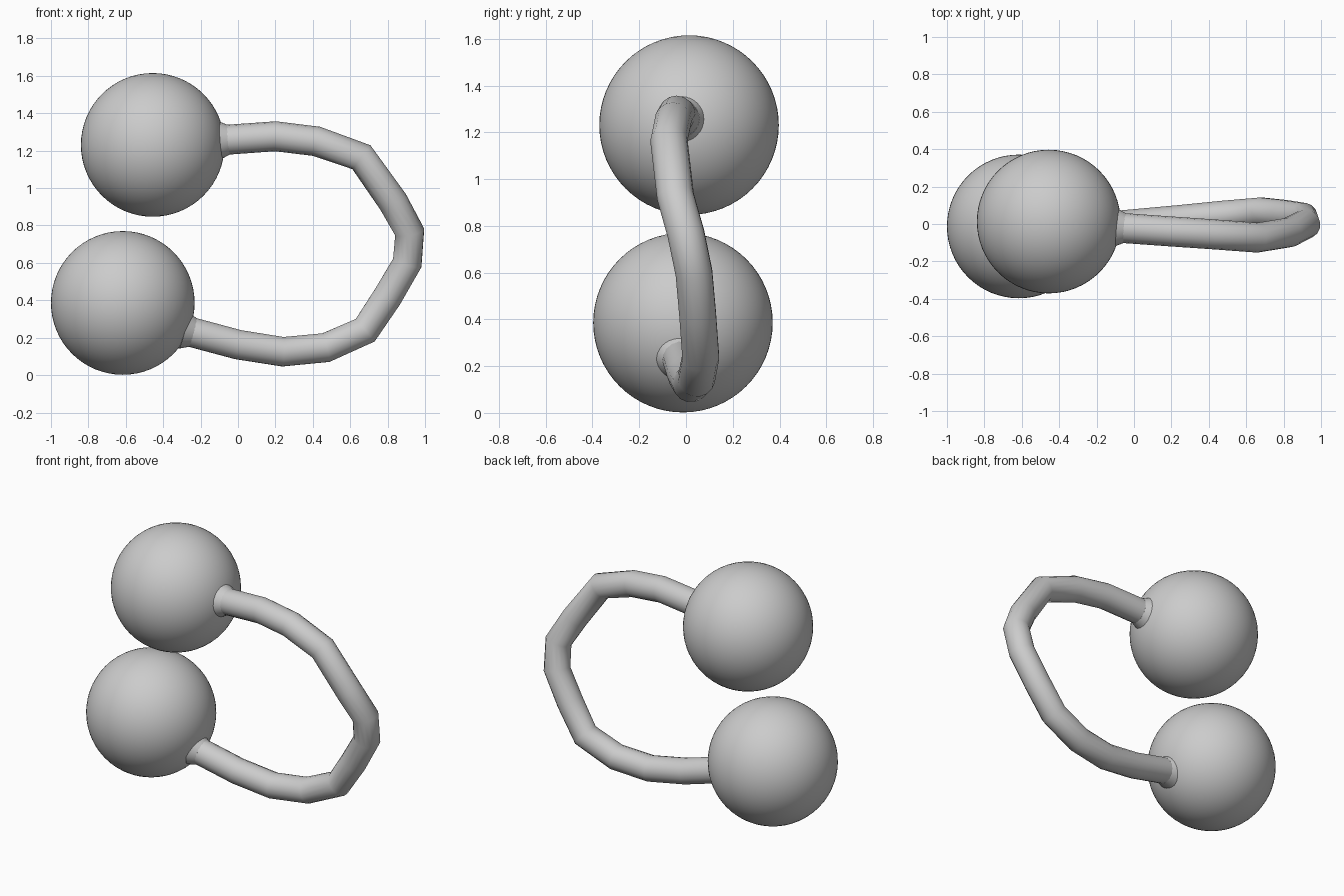
import bpy

if "Cube" in bpy.data.objects:
    bpy.data.objects.remove(bpy.data.objects["Cube"])


def ball(name, centre):
    bpy.ops.mesh.primitive_uv_sphere_add(segments=64, ring_count=32, radius=0.384, location=centre)
    bpy.context.object.name = name
    bpy.ops.object.shade_smooth()


# Two end balls
ball("upper_ball", (-0.456, 0.013, 1.231))
ball("lower_ball", (-0.616, -0.013, 0.386))

# Bent rod joining the balls: centreline and radius
path = [
    (-0.40, 0.00, 1.240), (-0.08, -0.02, 1.257), (0.20, -0.04, 1.277),
    (0.42, -0.055, 1.250), (0.66, -0.073, 1.165), (0.83, -0.045, 0.925),
    (0.918, 0.00, 0.765), (0.905, 0.034, 0.600), (0.80, 0.05, 0.420),
    (0.68, 0.063, 0.240), (0.47, 0.045, 0.147), (0.24, 0.022, 0.125),
    (0.00, 0.00, 0.163), (-0.25, -0.022, 0.230), (-0.50, -0.03, 0.300),
]
curve = bpy.data.curves.new("rod", "CURVE")
curve.dimensions = "3D"
curve.bevel_depth = 0.08
curve.bevel_resolution = 6
curve.use_fill_caps = True
spline = curve.splines.new("POLY")
spline.points.add(len(path) - 1)
for point, co in zip(spline.points, path):
    point.co = (*co, 1)
rod = bpy.data.objects.new("rod", curve)
bpy.context.collection.objects.link(rod)

# Turn the rod into a smooth mesh with slightly softened bends
bpy.ops.object.select_all(action="DESELECT")
rod.select_set(True)
bpy.context.view_layer.objects.active = rod
bpy.ops.object.convert(target="MESH")
bpy.ops.object.shade_smooth_by_angle(angle=1.0)


# Small weld collars where the rod enters each ball
def collar(name, location, direction):
    from mathutils import Vector
    bpy.ops.mesh.primitive_cone_add(vertices=32, radius1=0.102, radius2=0.079, depth=0.05, location=location)
    part = bpy.context.object
    part.name = name
    part.rotation_euler = Vector(direction).to_track_quat("Z", "Y").to_euler()
    bpy.ops.object.shade_smooth_by_angle(angle=0.9)


collar("upper_collar", (-0.073, -0.020, 1.257), (0.32, -0.02, 0.02))
collar("lower_collar", (-0.266, -0.023, 0.234), (0.25, 0.02, -0.067))
